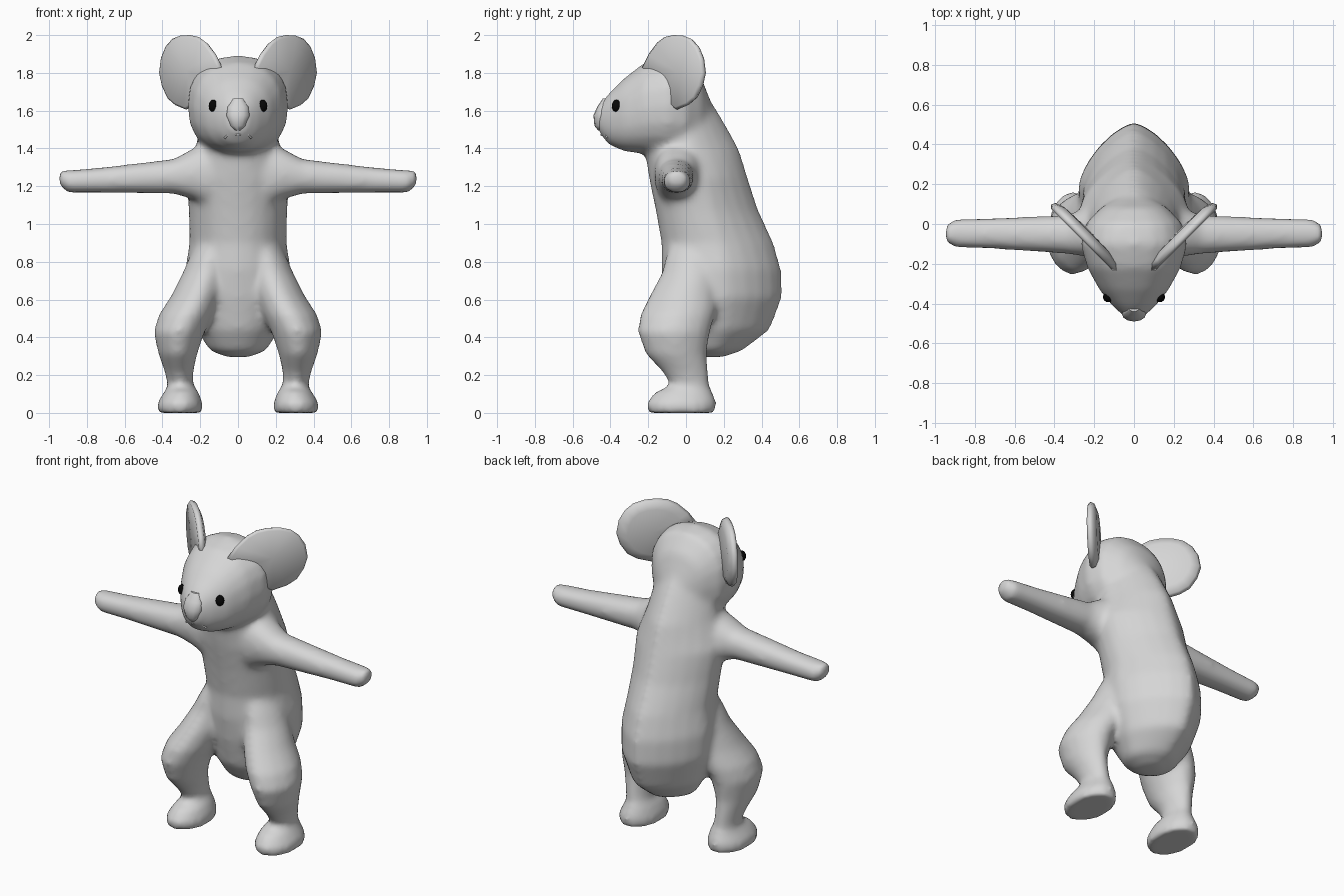
import bpy, bmesh, math
from mathutils import Vector

if "Cube" in bpy.data.objects:
    bpy.data.objects.remove(bpy.data.objects["Cube"])

def material(name, rgb):
    m = bpy.data.materials.new(name)
    m.diffuse_color = (*rgb, 1)
    m.use_nodes = True
    m.node_tree.nodes["Principled BSDF"].inputs["Base Color"].default_value = m.diffuse_color
    return m

GREY = material("soft grey", (0.67, 0.67, 0.67))
BLACK = material("eye black", (0.002, 0.002, 0.002))

def loft(bm, rings, n=16, power=1.0, back=None):
    """Closed tube through rings (centre, half axis u, half axis v); back = power of the +v half."""
    def bend(t, p):
        return math.copysign(abs(t) ** p, t)
    loops, faces = [], []
    for c, u, v in rings:
        c, u, v = Vector(c), Vector(u), Vector(v)
        loop = []
        for i in range(n):
            a = 2 * math.pi * i / n
            p = back if back and math.sin(a) > 0 else power
            loop.append(bm.verts.new(c + u * bend(math.cos(a), p) + v * bend(math.sin(a), p)))
        loops.append(loop)
    for a, b in zip(loops, loops[1:]):
        for i in range(n):
            j = (i + 1) % n
            faces.append(bm.faces.new((a[i], a[j], b[j], b[i])))
    faces.append(bm.faces.new(loops[0][::-1]))
    faces.append(bm.faces.new(loops[-1]))
    bmesh.ops.recalc_face_normals(bm, faces=faces)

def finish(bm, name, mat, angle=180):
    me = bpy.data.meshes.new(name)
    bm.to_mesh(me)
    bm.free()
    ob = bpy.data.objects.new(name, me)
    bpy.context.collection.objects.link(ob)
    me.materials.append(mat)
    bpy.ops.object.select_all(action='DESELECT')
    ob.select_set(True)
    bpy.context.view_layer.objects.active = ob
    bpy.ops.object.shade_smooth_by_angle(angle=math.radians(angle))
    return ob

bm = bmesh.new()

# Torso: height, front y, back y, half width; the back narrows to a soft spine ridge
torso = [(.295, .07, .20, .06), (.33, .0, .30, .15), (.44, -.07, .445, .22),
         (.61, -.11, .51, .275), (.76, -.13, .505, .28), (.90, -.13, .465, .258),
         (1.07, -.16, .385, .262), (1.24, -.195, .33, .275), (1.40, -.22, .28, .225),
         (1.56, -.20, .19, .195), (1.67, -.10, .12, .15)]
loft(bm, [((0, (f + b) / 2, z), (w, 0, 0), (0, (b - f) / 2, 0)) for z, f, b, w in torso], 24, .95, 1.36)

# Head: y, bottom z, top z, half width
head = [(-.465, 1.49, 1.62, .05), (-.41, 1.42, 1.69, .11), (-.33, 1.385, 1.77, .175),
        (-.22, 1.37, 1.855, .235), (-.10, 1.36, 1.895, .27), (0, 1.36, 1.875, .245),
        (.08, 1.40, 1.78, .17), (.13, 1.45, 1.65, .09)]
loft(bm, [((0, y, (a + b) / 2), (w, 0, 0), (0, 0, (b - a) / 2)) for y, a, b, w in head], 20, .88)

# Arms: x, y range, z range
arm = [(.15, -.17, .10, 1.08, 1.44), (.24, -.165, .08, 1.13, 1.40), (.34, -.15, .045, 1.16, 1.345),
       (.72, -.125, .03, 1.165, 1.30), (.90, -.12, .025, 1.165, 1.285), (.947, -.09, -.005, 1.205, 1.285)]
# Legs: z, x range, y range
leg = [(.90, .04, .215, -.08, .20), (.82, .04, .26, -.11, .20), (.74, .05, .295, -.13, .19),
       (.62, .09, .355, -.195, .17), (.52, .13, .42, -.245, .155), (.43, .175, .448, -.258, .13),
       (.31, .215, .422, -.215, .11), (.22, .235, .39, -.13, .12), (.15, .237, .373, -.083, .127),
       (.06, .24, .37, -.08, .125)]
foot = [(.145, .235, .37, -.07, .125), (.115, .21, .39, -.16, .14), (.05, .185, .43, -.215, .165),
        (0, .185, .43, -.20, .155)]
for s in (-1, 1):
    loft(bm, [((s * x, (a + b) / 2, (c + d) / 2), (0, (b - a) / 2, 0), (0, 0, (d - c) / 2))
              for x, a, b, c, d in arm], 16, .9)
    for part, power in ((leg, 1.1), (foot, 1.0)):
        loft(bm, [((s * (a + b) / 2, (c + d) / 2, z), ((b - a) / 2, 0, 0), (0, (d - c) / 2, 0))
                  for z, a, b, c, d in part], 16, power)

# Fuse torso, head and limbs into one soft skin
body = finish(bm, "body", GREY)
fuse = body.modifiers.new("fuse", 'REMESH')
fuse.mode = 'VOXEL'
fuse.voxel_size = .018
fuse.use_smooth_shade = True
soft = body.modifiers.new("soften", 'SMOOTH')
soft.factor, soft.iterations = .5, 11

# Ears: cupped plates swept back at 45 degrees, bulging behind; outline in (x, z)
outline = [(.085, 1.83), (.12, 1.90), (.165, 1.96), (.205, 1.99), (.25, 2.0), (.30, 1.998),
           (.345, 1.98), (.38, 1.94), (.405, 1.88), (.415, 1.80), (.40, 1.73), (.37, 1.665),
           (.33, 1.63), (.27, 1.605), (.22, 1.64), (.18, 1.70), (.13, 1.77)]
centre = Vector((.27, 1.81))
for s, side in ((-1, "left"), (1, "right")):
    bm = bmesh.new()
    def point(p, k, depth):
        q = centre + (Vector(p) - centre) * k
        return bm.verts.new((s * (q.x - depth * .7), q.x - .315 + depth * .7, q.y))
    front, rim, inner, back = ([point(p, k, d) for p in outline]
                               for k, d in ((.93, -.018), (1, -.004), (.95, .018), (.72, .036)))
    mid_f, mid_b = point(centre, 1, -.01), point(centre, 1, .042)
    n = len(outline)
    for i in range(n):
        j = (i + 1) % n
        bm.faces.new((mid_f, front[i], front[j]))
        for a, b in ((front, rim), (rim, inner), (inner, back)):
            bm.faces.new((a[i], b[i], b[j], a[j]))
        bm.faces.new((back[i], mid_b, back[j]))
    bmesh.ops.recalc_face_normals(bm, faces=bm.faces)
    finish(bm, side + "_ear", GREY)

    # Eyes
    bm = bmesh.new()
    bmesh.ops.create_uvsphere(bm, u_segments=14, v_segments=8, radius=1)
    bmesh.ops.scale(bm, vec=(.026, .026, .033), verts=bm.verts)
    bmesh.ops.translate(bm, vec=(s * .13, -.367, 1.625), verts=bm.verts)
    finish(bm, side + "_eye", BLACK)

# Nose: z, half width, front y
bm = bmesh.new()
nose = [(1.495, .02, -.465), (1.52, .042, -.485), (1.575, .062, -.49), (1.62, .056, -.47), (1.665, .025, -.44)]
loft(bm, [((0, (f - .41) / 2, z), (w, 0, 0), (0, (f + .41) / 2, 0)) for z, w, f in nose], 12)
finish(bm, "nose", GREY, 50)

# Mouth: fine lip line
curve = bpy.data.curves.new("mouth", 'CURVE')
curve.dimensions = '3D'
curve.bevel_depth = .005
line = curve.splines.new('POLY')
lip = [(-.07, -.415, 1.455), (-.045, -.434, 1.482), (0, -.448, 1.472), (.045, -.434, 1.482), (.07, -.415, 1.455)]
line.points.add(len(lip) - 1)
for p, co in zip(line.points, lip):
    p.co = (*co, 1)
curve.materials.append(GREY)
bpy.context.collection.objects.link(bpy.data.objects.new("mouth", curve))
